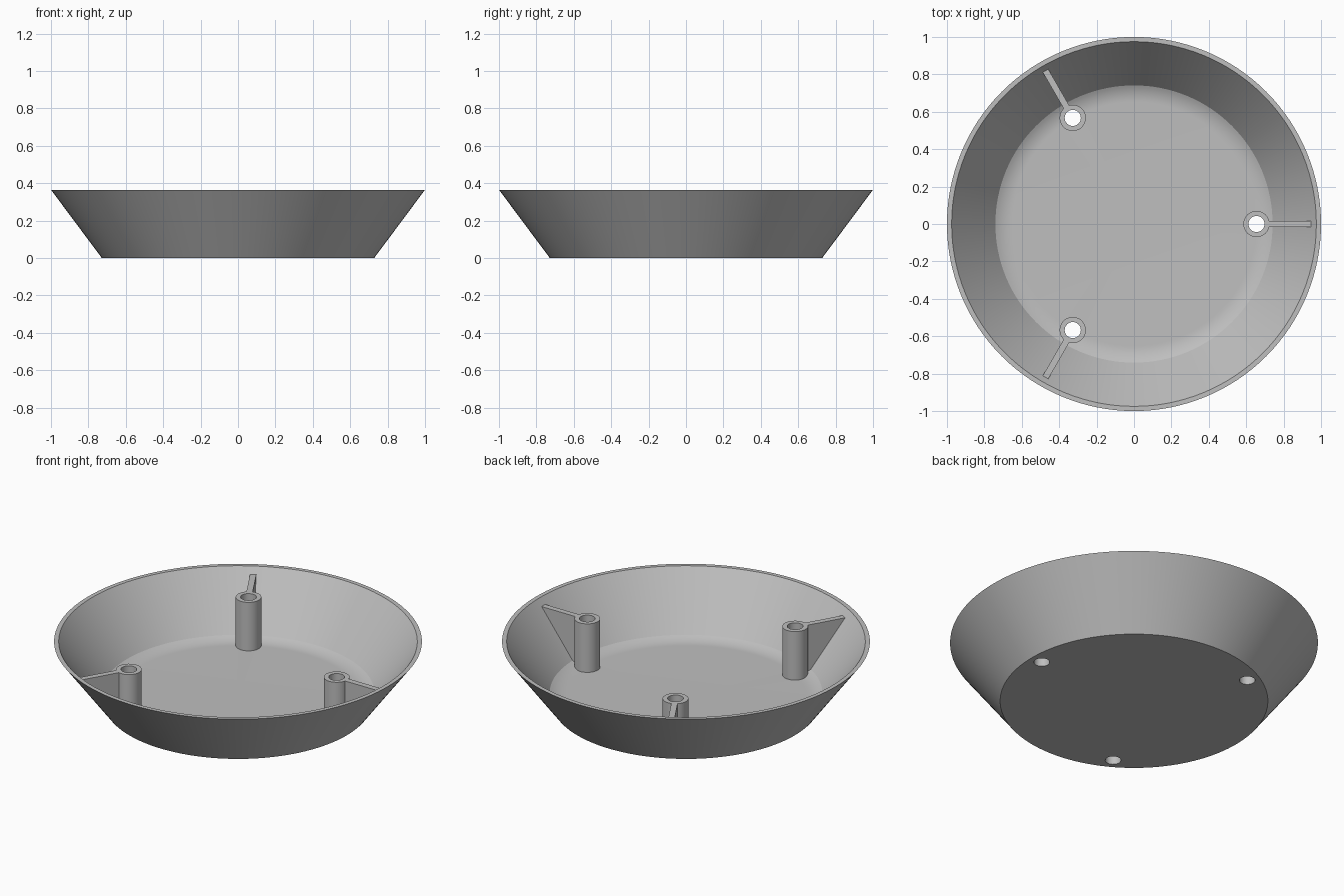
import bpy, bmesh
from math import radians, sin, cos, tau
from mathutils import Matrix, Vector

cube = bpy.data.objects.get("Cube")
if cube:
    bpy.data.objects.remove(cube, do_unlink=True)

grey = bpy.data.materials.new("light_grey")
grey.use_nodes = True
GREY = (0.52, 0.52, 0.52, 1)
grey.diffuse_color = GREY
grey.node_tree.nodes["Principled BSDF"].inputs["Base Color"].default_value = GREY

HEIGHT, FLOOR, POST_TOP = 0.365, 0.037, 0.328
POST_R, HOLE_R, POST_POS = 0.07, 0.043, 0.655


def finish(bm, name):
    bmesh.ops.remove_doubles(bm, verts=bm.verts, dist=1e-5)
    bmesh.ops.recalc_face_normals(bm, faces=bm.faces)
    mesh = bpy.data.meshes.new(name)
    bm.to_mesh(mesh)
    bm.free()
    mesh.materials.append(grey)
    obj = bpy.data.objects.new(name, mesh)
    bpy.context.collection.objects.link(obj)
    return obj


def lathe(name, profile, steps, closed=False):
    bm = bmesh.new()
    verts = [bm.verts.new((r, 0, z)) for r, z in profile]
    edges = [bm.edges.new(pair) for pair in zip(verts, verts[1:])]
    if closed:
        edges.append(bm.edges.new((verts[-1], verts[0])))
    bmesh.ops.spin(bm, geom=verts + edges, axis=(0, 0, 1), cent=(0, 0, 0),
                   angle=tau, steps=steps)
    return finish(bm, name)


def smooth(obj):
    bpy.ops.object.select_all(action="DESELECT")
    obj.select_set(True)
    bpy.context.view_layer.objects.active = obj
    bpy.ops.object.shade_smooth_by_angle(angle=radians(15))


# Dish: sloped wall, flat floor and a shallow curve where they meet
arc_radius = 0.19
curve = [(0.652 + arc_radius * sin(radians(a)),
          FLOOR + arc_radius * (1 - cos(radians(a)))) for a in range(28, -1, -4)]
dish = lathe("dish", [(0, 0), (0.728, 0), (1, HEIGHT), (0.975, HEIGHT)]
             + curve + [(0, FLOOR)], 128)

# Screw holes through the floor
bm = bmesh.new()
for i in range(3):
    place = Matrix.Rotation(i * tau / 3, 4, "Z") @ Matrix.Translation((POST_POS, 0, 0))
    bmesh.ops.create_cone(bm, cap_ends=True, segments=48, radius1=HOLE_R,
                          radius2=HOLE_R, depth=0.3, matrix=place)
cutter = finish(bm, "hole_cutter")
cutter.hide_render = True
cut = dish.modifiers.new("holes", "BOOLEAN")
cut.operation = "DIFFERENCE"
cut.solver = "EXACT"
cut.object = cutter
bpy.context.view_layer.objects.active = dish
bpy.ops.object.modifier_apply(modifier=cut.name)
bpy.data.objects.remove(cutter, do_unlink=True)
smooth(dish)

# Hollow posts, each braced to the wall by a rib
for i in range(3):
    turn = Matrix.Rotation(i * tau / 3, 4, "Z")
    post = lathe(f"post_{i + 1}", [(HOLE_R, FLOOR - 0.001), (POST_R, FLOOR - 0.001),
                                   (POST_R, POST_TOP), (HOLE_R, POST_TOP)], 48, True)
    post.matrix_world = turn @ Matrix.Translation((POST_POS, 0, 0))
    smooth(post)

    bm = bmesh.new()
    side = [(0.712, 0.03), (0.735, 0.03), (0.948, POST_TOP), (0.712, POST_TOP)]
    face = bm.faces.new([bm.verts.new((x, -0.017, z)) for x, z in side])
    extruded = bmesh.ops.extrude_face_region(bm, geom=[face])["geom"]
    bmesh.ops.translate(bm, vec=Vector((0, 0.034, 0)),
                        verts=[v for v in extruded if isinstance(v, bmesh.types.BMVert)])
    finish(bm, f"rib_{i + 1}").matrix_world = turn
